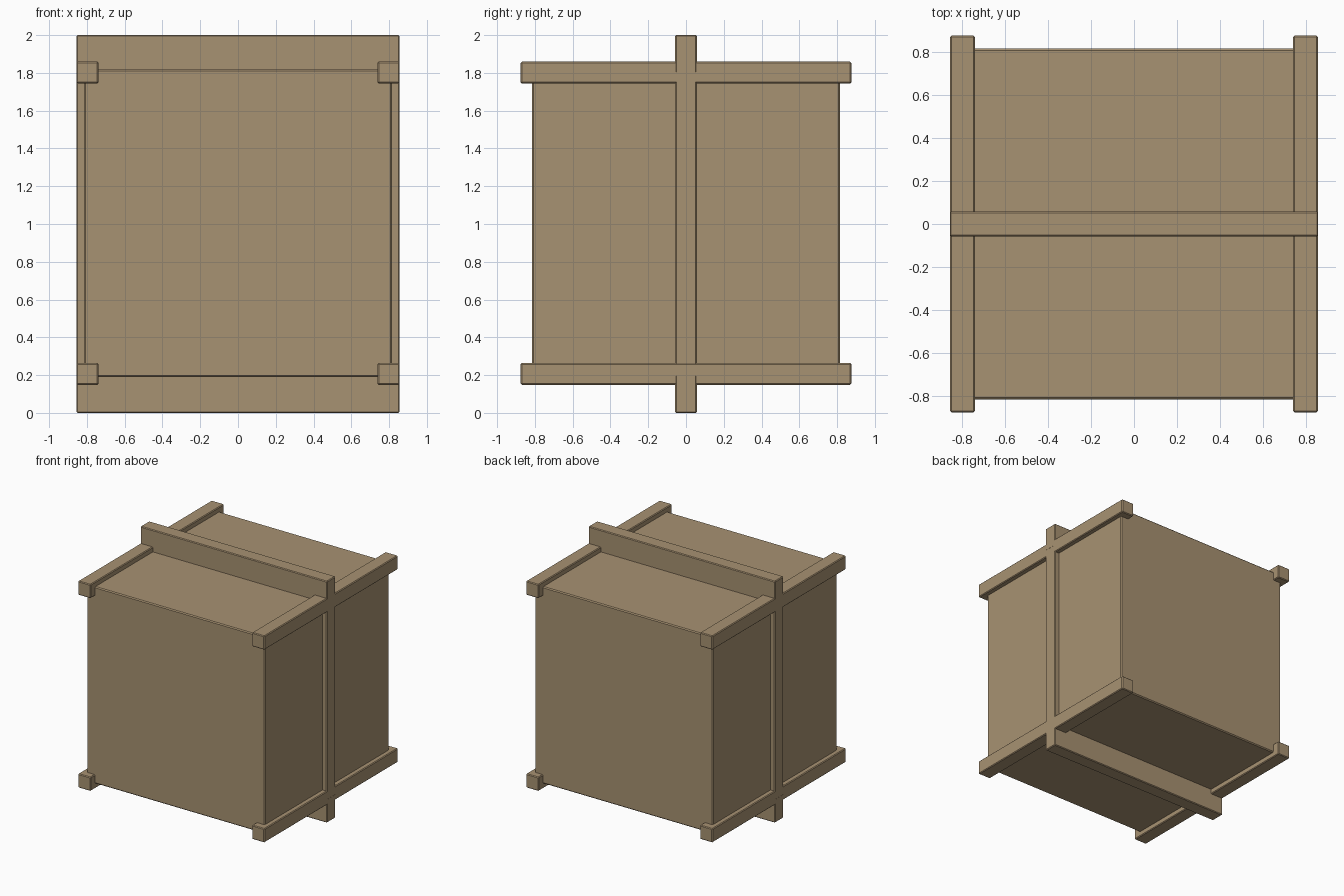
import bpy

default = bpy.data.objects.get("Cube")
if default:
    bpy.data.objects.remove(default, do_unlink=True)

# Single wood colour
wood = bpy.data.materials.new("tan wood")
wood.use_nodes = True
colour = (0.39, 0.287, 0.168, 1)
wood.diffuse_color = colour
wood.node_tree.nodes["Principled BSDF"].inputs["Base Color"].default_value = colour


def block(name, centre, size, bevel=0.006):
    """Box with slightly chamfered edges."""
    bpy.ops.mesh.primitive_cube_add(size=1, location=centre)
    obj = bpy.context.object
    obj.name = obj.data.name = name
    obj.scale = size
    bpy.ops.object.transform_apply(location=False, rotation=False, scale=True)
    obj.data.materials.append(wood)
    chamfer = obj.modifiers.new("chamfer", "BEVEL")
    chamfer.width = bevel
    chamfer.segments = 1
    return obj


BAR = 0.115        # thickness of every bar
SIDE_X = 0.797     # centre line of the side bars

# Main body
block("crate_body", (0, 0, 1.004), (1.63, 1.63, 1.63), 0.008)

# Bars running front to back along the side edges, and the side posts
for side, x in (("left", SIDE_X), ("right", -SIDE_X)):
    for level, z in (("lower", 0.206), ("upper", 1.802)):
        block(f"{side}_{level}_rail", (x, 0, z), (BAR, 1.75, BAR))
    block(f"{side}_post", (x, 0, 1), (BAR, BAR, 1.98))

# Cross bars over the top and under the bottom
for level, z in (("bottom", 0.1), ("top", 1.9)):
    block(f"{level}_cross_bar", (0, 0, z), (1.71, BAR, 0.2))
